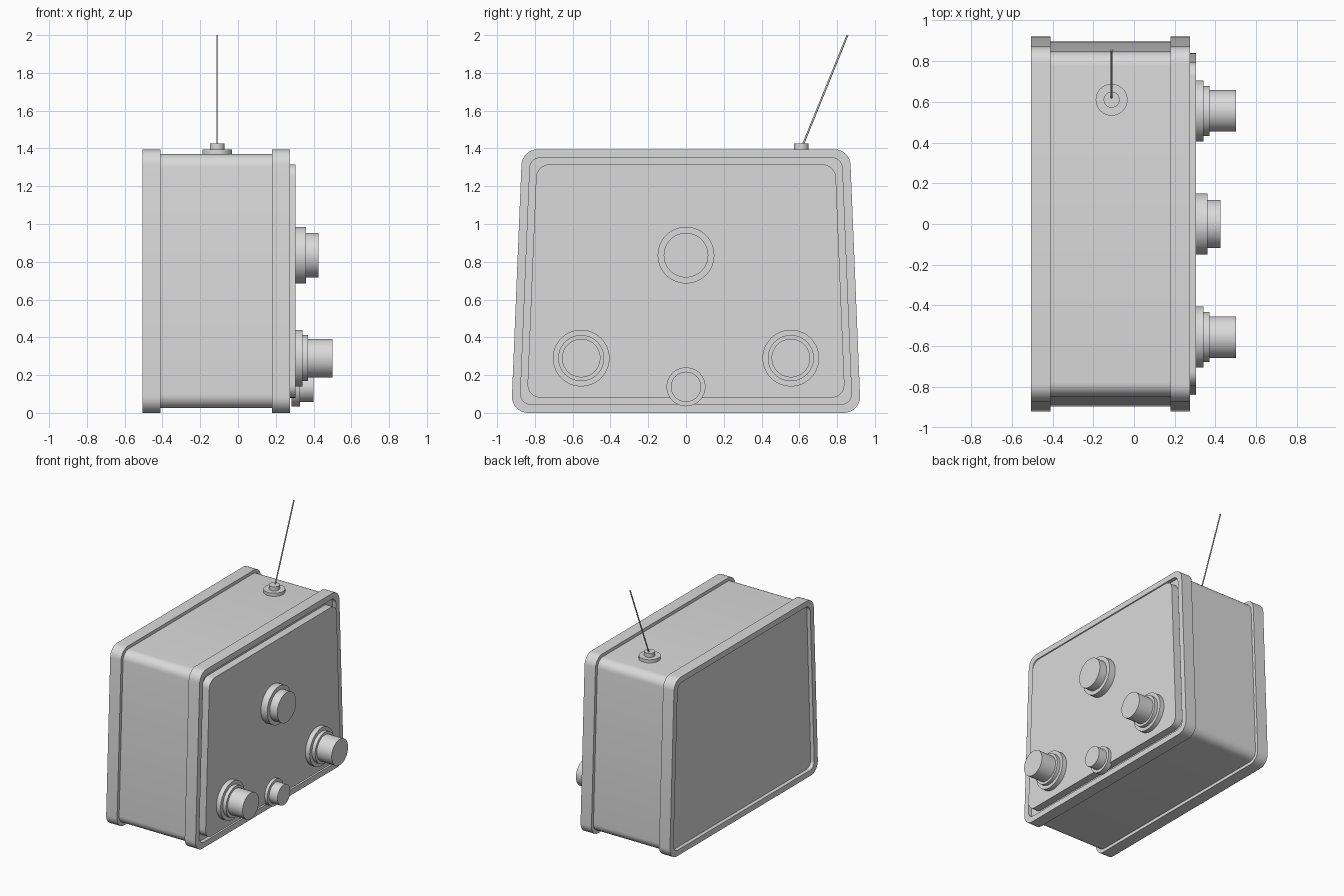
import bpy
import bmesh
from math import radians
from mathutils import Vector

cube = bpy.data.objects.get("Cube")
if cube:
    bpy.data.objects.remove(cube, do_unlink=True)

GREY = (0.7, 0.7, 0.7, 1)
grey = bpy.data.materials.new("plain grey")
grey.use_nodes = True
grey.diffuse_color = GREY
grey.node_tree.nodes["Principled BSDF"].inputs["Base Color"].default_value = GREY


def finish(name, bm):
    bmesh.ops.recalc_face_normals(bm, faces=bm.faces)
    mesh = bpy.data.meshes.new(name)
    bm.to_mesh(mesh)
    bm.free()
    mesh.materials.append(grey)
    obj = bpy.data.objects.new(name, mesh)
    bpy.context.collection.objects.link(obj)
    bpy.ops.object.select_all(action='DESELECT')
    obj.select_set(True)
    bpy.context.view_layer.objects.active = obj
    bpy.ops.object.shade_smooth_by_angle(angle=radians(35))
    return obj


def outline(inset, radius, steps=8):
    """Rounded trapezoid in the y-z plane, shrunk by inset."""
    low, high = inset, 1.395 - inset
    half = lambda z: 0.925 - 0.041 * z - inset
    corners = [Vector(c) for c in ((-half(low), low), (half(low), low),
                                   (half(high), high), (-half(high), high))]
    points = []
    for i, c in enumerate(corners):
        a = (corners[i - 1] - c).normalized()
        b = (corners[(i + 1) % 4] - c).normalized()
        mid = (a + b).normalized()
        centre = c + mid * radius / abs(a.cross(mid))
        start = (c + a * (centre - c).dot(a) - centre).normalized()
        end = (c + b * (centre - c).dot(b) - centre).normalized()
        points += [centre + start.slerp(end, k / steps) * radius for k in range(steps + 1)]
    return points


def loft(name, sections):
    """Skin through (x, inset, radius) sections and cap both ends."""
    bm = bmesh.new()
    rings = [[bm.verts.new((x, p.x, p.y)) for p in outline(d, r)] for x, d, r in sections]
    for a, b in zip(rings, rings[1:]):
        for i in range(len(a)):
            j = (i + 1) % len(a)
            bm.faces.new((a[i], a[j], b[j], b[i]))
    bm.faces.new(rings[0])
    bm.faces.new(rings[-1])
    return finish(name, bm)


def turned(name, origin, axis, profile, sides=48):
    """Stepped round part: (distance, radius) pairs along axis."""
    axis = Vector(axis).normalized()
    turn = axis.to_track_quat('Z', 'Y')
    bm = bmesh.new()
    rings = []
    for dist, rad in profile:
        ring = bmesh.ops.create_circle(bm, segments=sides, radius=rad)["verts"]
        for v in ring:
            v.co = Vector(origin) + turn @ (v.co + Vector((0, 0, dist)))
        rings.append(ring)
    for a, b in zip(rings, rings[1:]):
        for i in range(sides):
            j = (i + 1) % sides
            bm.faces.new((a[i], a[j], b[j], b[i]))
    bm.faces.new(rings[0])
    bm.faces.new(rings[-1])
    return finish(name, bm)


# Case: body between two raised frames with recessed outer faces
loft("case_body", [(-0.45, 0.025, 0.07), (0.23, 0.025, 0.07)])
for name, inner, outer, floor in (("back_frame", -0.41, -0.505, -0.475),
                                  ("panel_frame", 0.18, 0.275, 0.245)):
    loft(name, [(inner, 0, 0.085), (outer, 0, 0.085),
                (outer, 0.045, 0.055), (floor, 0.045, 0.055)])
loft("control_panel", [(0.235, 0.08, 0.07), (0.305, 0.08, 0.07)])

# Knobs on the panel
turned("centre_dial", (0, 0, 0.835), (1, 0, 0),
       [(0.3, 0.15), (0.36, 0.15), (0.36, 0.118), (0.425, 0.118)])
for name, y in (("front_knob", -0.555), ("rear_knob", 0.555)):
    turned(name, (0, y, 0.29), (1, 0, 0),
           [(0.3, 0.15), (0.342, 0.15), (0.342, 0.122), (0.37, 0.122),
            (0.37, 0.102), (0.5, 0.102)])
turned("small_knob", (0, 0, 0.138), (1, 0, 0),
       [(0.283, 0.103), (0.328, 0.103), (0.328, 0.08), (0.4, 0.08)])

# Antenna with its stepped mount
turned("antenna_mount", (-0.11, 0.61, 1.36), (0, 0, 1),
       [(0, 0.078), (0.035, 0.078), (0.035, 0.039), (0.067, 0.039)])
foot, tip = Vector((-0.11, 0.615, 1.41)), Vector((-0.11, 0.855, 2))
turned("antenna_rod", foot, tip - foot,
       [(0, 0.005), ((tip - foot).length, 0.005)], sides=12)
